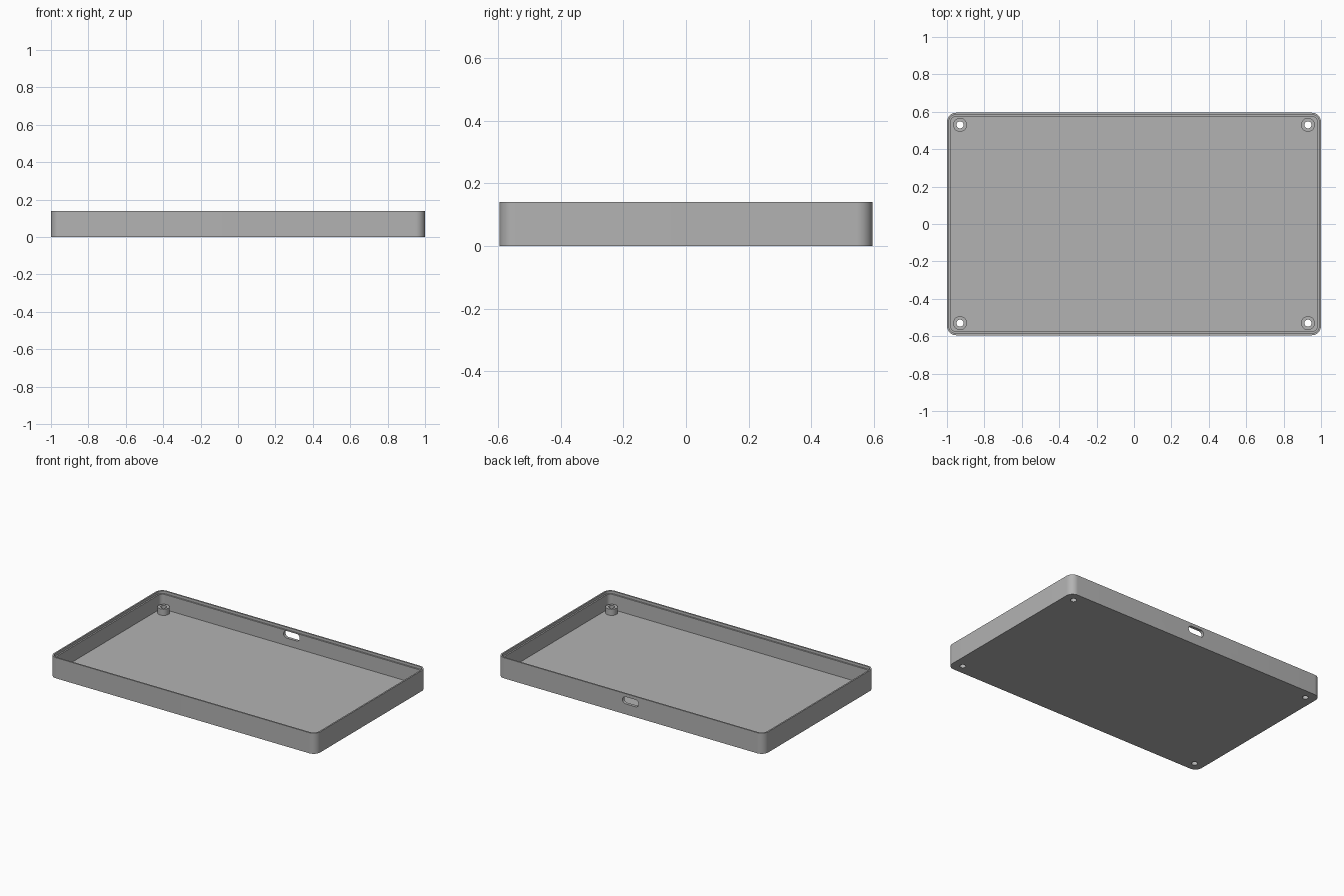
import bpy
import bmesh
from math import cos, sin, pi

cube = bpy.data.objects.get("Cube")
if cube:
    bpy.data.objects.remove(cube, do_unlink=True)

LENGTH, WIDTH, HEIGHT = 2.0, 1.19, 0.14
CORNER, FLOOR = 0.05, 0.02
LIP, WALL, STEP_Z = 0.01, 0.02, 0.122
BOSS_X, BOSS_Y, BOSS_TOP = 0.93, 0.53, 0.062

grey = bpy.data.materials.new("plain grey")
grey.use_nodes = True
COLOUR = (0.45, 0.45, 0.45, 1)
grey.diffuse_color = COLOUR
grey.node_tree.nodes["Principled BSDF"].inputs["Base Color"].default_value = COLOUR


def rounded_rect(half_a, half_b, radius, steps=10):
    """Counter-clockwise outline of a rectangle with round corners."""
    points = []
    for quarter, (sa, sb) in enumerate([(1, 1), (-1, 1), (-1, -1), (1, -1)]):
        for i in range(steps + 1):
            angle = (quarter + i / steps) * pi / 2
            points.append((sa * (half_a - radius) + radius * cos(angle),
                           sb * (half_b - radius) + radius * sin(angle)))
    return points


def circle(x, y, radius, steps=40):
    return [(x + radius * cos(2 * pi * i / steps), y + radius * sin(2 * pi * i / steps))
            for i in range(steps)]


def skin(name, loops):
    """Closed solid through a stack of equal-length loops, capped at both ends."""
    bm = bmesh.new()
    rings = [[bm.verts.new(p) for p in loop] for loop in loops]
    for low, high in zip(rings, rings[1:]):
        for i in range(len(low)):
            j = (i + 1) % len(low)
            bm.faces.new((low[i], low[j], high[j], high[i]))
    bm.faces.new(rings[0][::-1])
    bm.faces.new(rings[-1])
    bmesh.ops.recalc_face_normals(bm, faces=bm.faces)
    mesh = bpy.data.meshes.new(name)
    bm.to_mesh(mesh)
    bm.free()
    mesh.materials.append(grey)
    obj = bpy.data.objects.new(name, mesh)
    bpy.context.collection.objects.link(obj)
    return obj


def prism(name, outline, low, high):
    return skin(name, [[(x, y, z) for x, y in outline] for z in (low, high)])


def activate(obj):
    bpy.ops.object.select_all(action='DESELECT')
    obj.select_set(True)
    bpy.context.view_layer.objects.active = obj


def cut(obj, cutter):
    mod = obj.modifiers.new("cut", 'BOOLEAN')
    mod.operation, mod.solver, mod.object = 'DIFFERENCE', 'EXACT', cutter
    activate(obj)
    bpy.ops.object.modifier_apply(modifier=mod.name)


# Tray: outer wall, thin top lip, inner ledge and floor
def tray_loop(inset, z):
    outline = rounded_rect(LENGTH / 2 - inset, WIDTH / 2 - inset, CORNER - inset)
    return [(x, y, z) for x, y in outline]


tray = skin("tray", [tray_loop(0, 0), tray_loop(0, HEIGHT),
                     tray_loop(LIP, HEIGHT), tray_loop(LIP, STEP_Z),
                     tray_loop(WALL, STEP_Z), tray_loop(WALL, FLOOR)])
parts = [tray]

# Cable slot through the middle of the back wall
slot_outline = rounded_rect(0.06, 0.024, 0.023)
slot = skin("slot_cutter", [[(x, y, z + 0.095) for x, z in slot_outline]
                            for y in (WIDTH / 2 - 0.1, WIDTH / 2 + 0.1)])
cut(tray, slot)
bpy.data.objects.remove(slot, do_unlink=True)

# Corner screw bosses with holes right through the floor
for side, sx in (("left", 1), ("right", -1)):
    for end, sy in (("front", -1), ("back", 1)):
        x, y = sx * BOSS_X, sy * BOSS_Y
        boss = prism(f"{end}_{side}_screw_boss", circle(x, y, 0.037), FLOOR - 0.005, BOSS_TOP)
        hole = prism("hole_cutter", circle(x, y, 0.019), -0.1, 0.2)
        cut(boss, hole)
        cut(tray, hole)
        bpy.data.objects.remove(hole, do_unlink=True)
        parts.append(boss)

for part in parts:
    activate(part)
    bpy.ops.object.shade_smooth_by_angle(angle=pi / 6)
